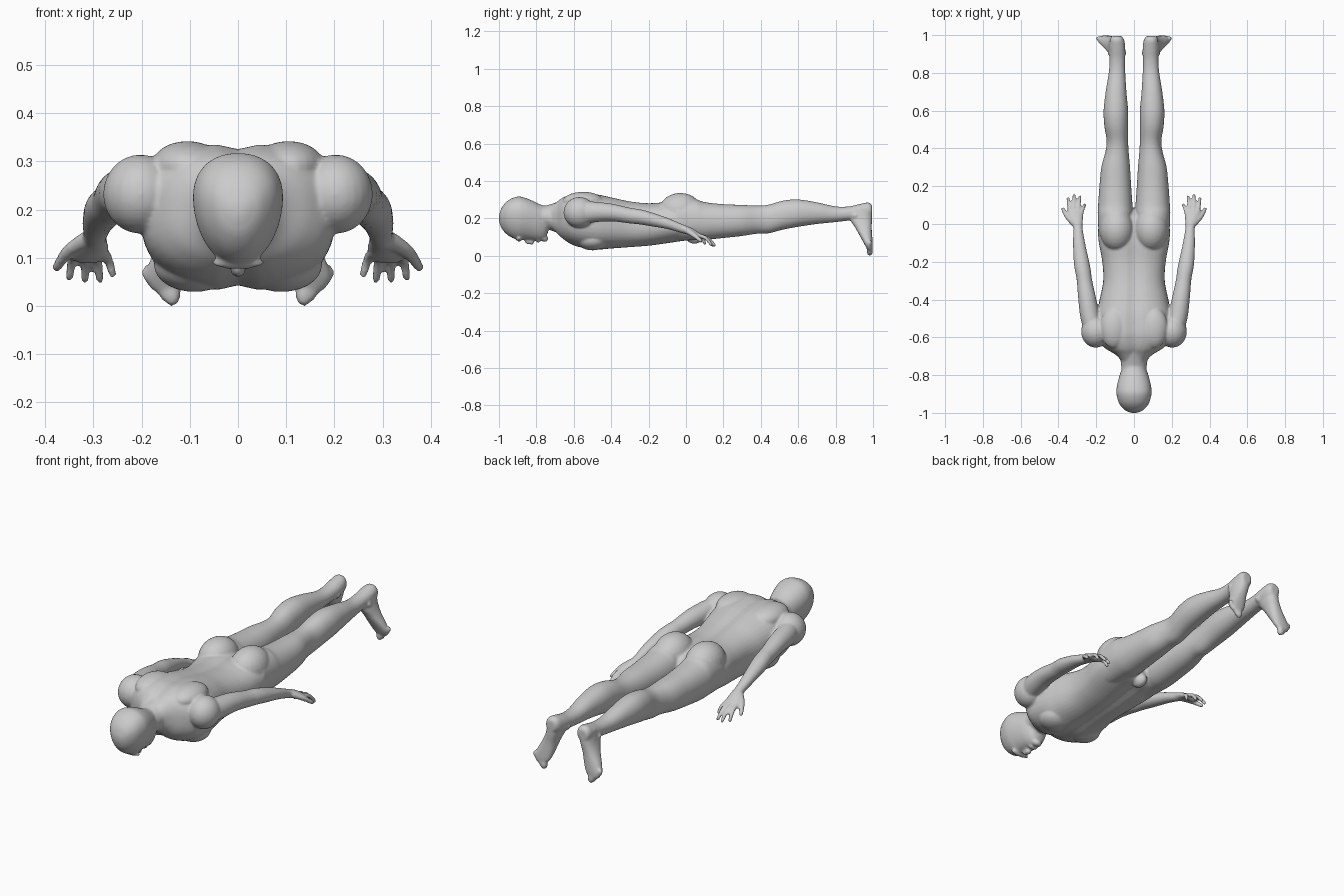
import bpy, bmesh, math
from mathutils import Vector, Matrix

parts = []


def finish(bm, name):
    bmesh.ops.recalc_face_normals(bm, faces=bm.faces)
    me = bpy.data.meshes.new(name)
    bm.to_mesh(me)
    bm.free()
    ob = bpy.data.objects.new(name, me)
    bpy.context.collection.objects.link(ob)
    parts.append(ob)
    return ob


def spline(rows, steps=5):
    """Catmull-Rom interpolation of the cross-section rows."""
    out = []
    for i in range(len(rows) - 1):
        a, b = rows[max(i - 1, 0)], rows[i]
        c, d = rows[i + 1], rows[min(i + 2, len(rows) - 1)]
        for k in range(steps):
            t = k / steps
            out.append([0.5 * (2 * q + (r - p) * t + (2 * p - 5 * q + 4 * r - s) * t * t
                               + (3 * q - p - 3 * r + s) * t ** 3)
                        for p, q, r, s in zip(a, b, c, d)])
    return out + [list(rows[-1])]


def loft(name, rows, side=1, power=2.0, taper=0.0, groove=0.0, upright=False, n=40):
    """Rows: (station, centre x, high, low, half width). Rings face y, or face z if upright."""
    bm = bmesh.new()
    rings = []
    for s, cx, hi, lo, hw in spline(rows):
        ring = []
        for k in range(n):
            a = 2 * math.pi * k / n
            c, d = math.cos(a), math.sin(a)
            c = math.copysign(abs(c) ** (2 / power), c)
            d = math.copysign(abs(d) ** (2 / power), d)
            x = hw * c * (1 + taper * d)
            v = (hi + lo) / 2 + (hi - lo) / 2 * d
            v -= groove * d * math.exp(-(x / 0.03) ** 2)
            x = side * (cx + x)
            ring.append(bm.verts.new((x, v, s) if upright else (x, s, v)))
        rings.append(ring)
    for r, q in zip(rings, rings[1:]):
        for k in range(n):
            bm.faces.new((r[k], r[(k + 1) % n], q[(k + 1) % n], q[k]))
    bm.faces.new(rings[0])
    bm.faces.new(rings[-1])
    return finish(bm, name)


def ball(name, loc, rad, side=1):
    bm = bmesh.new()
    m = Matrix.Translation((side * loc[0], loc[1], loc[2])) @ Matrix.Diagonal((*rad, 1))
    bmesh.ops.create_uvsphere(bm, u_segments=24, v_segments=14, radius=1, matrix=m)
    return finish(bm, name)


def digit(name, pts, r0, r1, side):
    """A finger: closely spaced balls along a bent path."""
    bm = bmesh.new()
    path = spline(pts, 8)
    for i, p in enumerate(path):
        r = r0 + (r1 - r0) * i / (len(path) - 1)
        bmesh.ops.create_icosphere(bm, subdivisions=2, radius=r,
                                   matrix=Matrix.Translation((side * p[0], p[1], p[2])))
    return finish(bm, name)


# Head and neck
loft("head", [(-1.0, 0, .215, .185, .015), (-.985, 0, .258, .145, .048), (-.95, 0, .297, .108, .077),
              (-.9, 0, .317, .085, .091), (-.86, 0, .310, .086, .089), (-.82, 0, .294, .083, .080),
              (-.785, 0, .277, .080, .070), (-.755, 0, .267, .088, .058), (-.738, 0, .262, .125, .05)],
     power=2.15, taper=.18)
loft("neck", [(-.84, 0, .285, .16, .06), (-.77, 0, .267, .15, .066), (-.72, 0, .277, .135, .072),
              (-.66, 0, .30, .11, .09)])
ball("nose", (0, -.838, .08), (.014, .026, .02))
ball("nose_tip", (0, -.825, .073), (.017, .012, .014))
ball("brow", (0, -.893, .09), (.055, .014, .014))
ball("lips", (0, -.79, .082), (.025, .012, .011))
ball("chin", (0, -.757, .091), (.026, .02, .017))

# Torso
loft("torso", [(-.72, 0, .275, .14, .07), (-.69, 0, .295, .115, .1), (-.66, 0, .315, .088, .15),
               (-.62, 0, .33, .062, .19), (-.57, 0, .338, .043, .202), (-.48, 0, .332, .03, .198),
               (-.4, 0, .316, .035, .182), (-.3, 0, .295, .042, .163), (-.2, 0, .285, .05, .168),
               (-.1, 0, .29, .064, .186), (-.03, 0, .285, .075, .19), (.04, 0, .26, .085, .175),
               (.08, 0, .2, .12, .12)], power=2.45, groove=.013)
ball("groin", (0, .045, .1), (.03, .045, .036))

for s, tag in ((1, "left"), (-1, "right")):
    # Chest, shoulder blade and buttock masses
    ball(tag + "_chest", (.09, -.5, .085), (.085, .085, .056), s)
    ball(tag + "_shoulder_blade", (.105, -.55, .29), (.075, .11, .052), s)
    ball(tag + "_buttock", (.092, -.03, .24), (.09, .115, .096), s)
    ball(tag + "_shoulder", (.203, -.57, .232), (.077, .085, .082), s)

    # Arm down to the palm
    loft(tag + "_arm", [(-.6, .2, .3, .16, .055), (-.5, .23, .29, .178, .053), (-.4, .247, .279, .184, .048),
                        (-.3, .262, .257, .173, .041), (-.25, .27, .249, .168, .042),
                        (-.2, .278, .237, .16, .041), (-.1, .291, .203, .143, .032),
                        (-.02, .297, .169, .121, .025), (.02, .303, .153, .11, .033),
                        (.055, .31, .134, .094, .041), (.08, .312, .114, .086, .034)], s)

    # Four fingers and thumb
    for i, (bx, tx, ty, tz) in enumerate([(.279, .26, .1, .067), (.298, .286, .143, .056),
                                          (.318, .317, .152, .056), (.338, .35, .135, .06)]):
        digit(f"{tag}_finger_{i + 1}", [(bx, .055, .112), ((bx + tx) / 2, .035 + ty / 2, .097),
                                        (tx, ty, tz)], .0125, .0095, s)
    digit(tag + "_thumb", [(.318, .005, .135), (.352, .038, .113), (.376, .08, .08)], .019, .0105, s)

    # Leg from hip to heel
    loft(tag + "_leg", [(-.05, .1, .31, .085, .088), (.05, .1, .302, .085, .092), (.1, .099, .287, .085, .091),
                        (.2, .099, .276, .095, .084), (.3, .097, .272, .106, .076),
                        (.38, .09, .268, .118, .062), (.44, .088, .273, .12, .057),
                        (.52, .094, .295, .14, .063), (.6, .096, .301, .155, .065),
                        (.7, .095, .286, .17, .055), (.8, .09, .264, .18, .044),
                        (.87, .088, .264, .188, .041), (.93, .088, .277, .19, .042),
                        (.975, .09, .285, .2, .038), (.995, .092, .27, .215, .026)], s, power=2.15)
    ball(tag + "_ankle", (.09, .905, .215), (.05, .027, .025), s)

    # Foot pointing down, turned outward, with toes
    loft(tag + "_foot", [(.26, .091, .995, .9, .036), (.2, .098, .995, .878, .039), (.15, .115, .993, .905, .04),
                         (.1, .134, .996, .933, .046), (.06, .148, .998, .955, .046),
                         (.035, .15, .997, .968, .03)], s, upright=True, power=2.3)
    for i in range(5):
        t = i / 4
        r = .018 - .007 * min(1, t * 1.6)
        ball(f"{tag}_toe_{i + 1}", (.137 + .052 * t, .983, .025 + .044 * t ** 1.4),
             (r, r * .95, r * 1.45), s)

# Fuse all parts into one smooth skin
bpy.ops.object.select_all(action='DESELECT')
for ob in parts:
    ob.select_set(True)
bpy.context.view_layer.objects.active = parts[0]
bpy.ops.object.join()
body = bpy.context.object
body.name = "body"
rem = body.modifiers.new("fuse", 'REMESH')
rem.mode = 'VOXEL'
rem.voxel_size = .006
rem.use_smooth_shade = True
smo = body.modifiers.new("soften", 'SMOOTH')
smo.factor = .5
smo.iterations = 6
